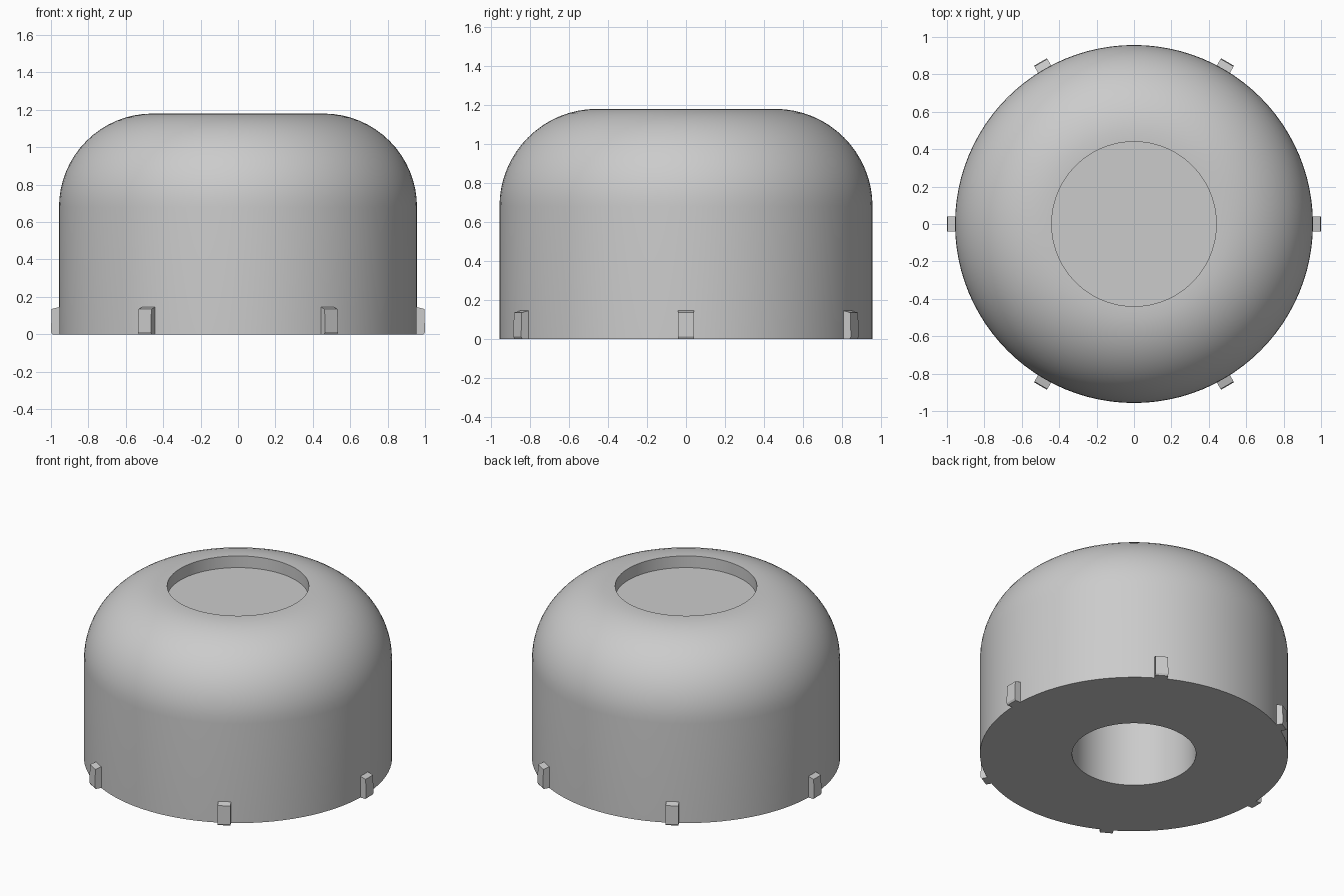
import bpy, bmesh, math
from mathutils import Matrix

if "Cube" in bpy.data.objects:
    bpy.data.objects.remove(bpy.data.objects["Cube"])

grey = bpy.data.materials.new("light grey")
grey.diffuse_color = (0.6, 0.6, 0.6, 1)
grey.use_nodes = True
grey.node_tree.nodes["Principled BSDF"].inputs["Base Color"].default_value = grey.diffuse_color


def make_object(name, bm):
    bmesh.ops.recalc_face_normals(bm, faces=bm.faces)
    mesh = bpy.data.meshes.new(name)
    bm.to_mesh(mesh)
    bm.free()
    mesh.materials.append(grey)
    obj = bpy.data.objects.new(name, mesh)
    bpy.context.collection.objects.link(obj)
    return obj


# Domed body: profile runs from the bore ceiling, round the outside, to the recess floor
R, H, FILLET = 0.957, 1.18, 0.50
profile = [(0, 0.95), (0.385, 0.95), (0.385, 0), (R, 0)]
for i in range(17):
    a = math.pi / 2 * i / 16
    profile.append((R - FILLET + FILLET * math.cos(a), H - FILLET + FILLET * math.sin(a)))
profile += [(0.44, H), (0.44, 1.10), (0, 1.10)]

bm = bmesh.new()
verts = [bm.verts.new((r, 0, z)) for r, z in profile]
edges = [bm.edges.new(pair) for pair in zip(verts, verts[1:])]
bmesh.ops.spin(bm, geom=verts + edges, cent=(0, 0, 0), axis=(0, 0, 1),
               angle=2 * math.pi, steps=96, use_duplicate=False)
bmesh.ops.remove_doubles(bm, verts=bm.verts, dist=1e-4)
body = make_object("domed_body", bm)
bpy.context.view_layer.objects.active = body
body.select_set(True)
bpy.ops.object.shade_smooth_by_angle(angle=math.radians(30))

# Six small lugs round the base, each with a sloping top and a chamfered lower edge
side = [(0.93, 0), (0.993, 0), (1.0, 0.012), (0.996, 0.135), (0.93, 0.152)]
for k in range(6):
    bm = bmesh.new()
    face = bm.faces.new([bm.verts.new((x, -0.04, z)) for x, z in side])
    out = bmesh.ops.extrude_face_region(bm, geom=[face], use_keep_orig=True)
    moved = [g for g in out["geom"] if isinstance(g, bmesh.types.BMVert)]
    bmesh.ops.translate(bm, verts=moved, vec=(0, 0.08, 0))
    bm.transform(Matrix.Rotation(math.radians(60 * k), 4, 'Z'))
    make_object(f"base_lug_{k + 1}", bm)
